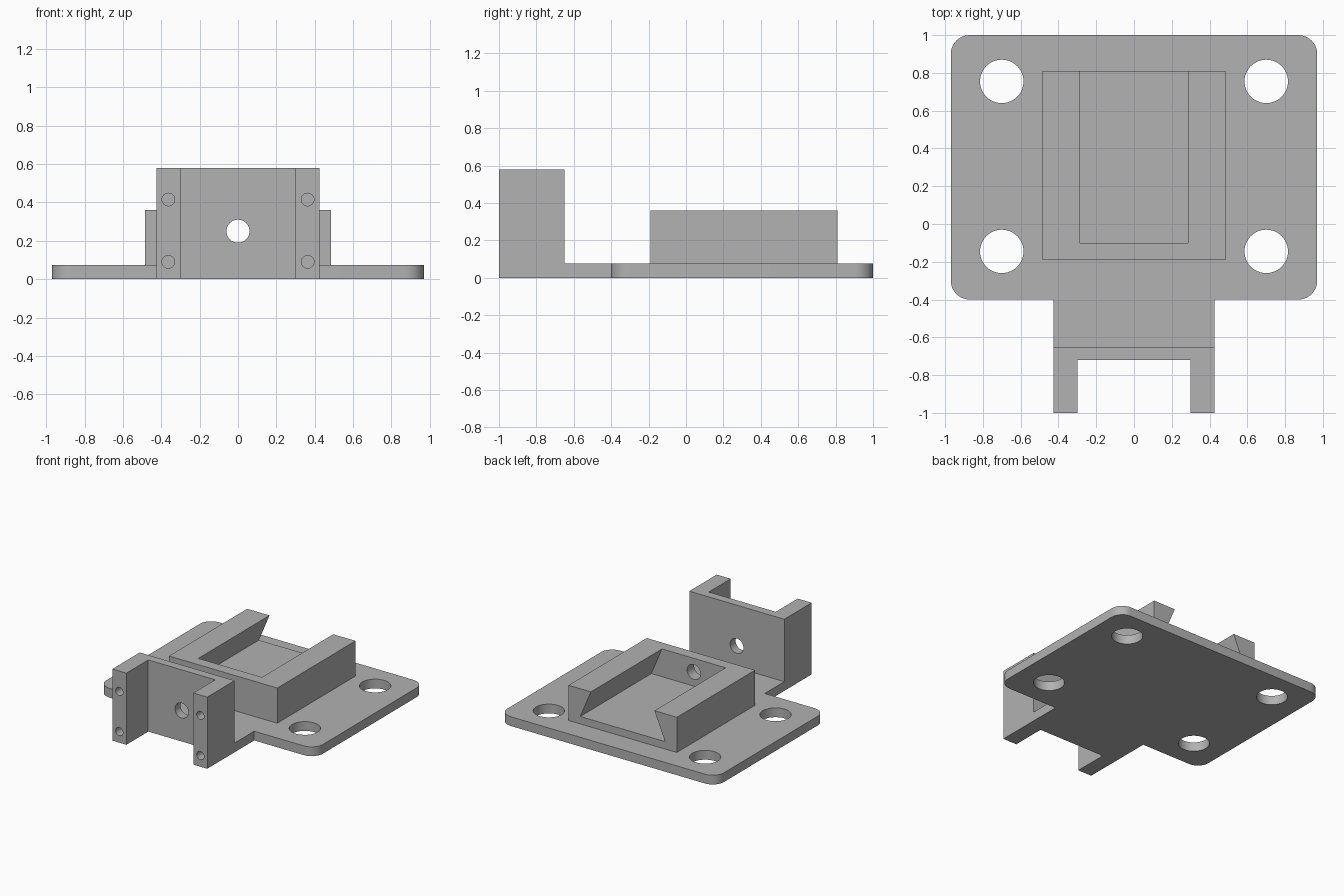
import bpy, bmesh, math
from mathutils import Vector

cube = bpy.data.objects.get("Cube")
if cube:
    bpy.data.objects.remove(cube, do_unlink=True)

grey = bpy.data.materials.new("plain grey")
grey.use_nodes = True
GREY = (0.445, 0.445, 0.445, 1)
grey.diffuse_color = GREY
grey.node_tree.nodes["Principled BSDF"].inputs["Base Color"].default_value = GREY

THICK = 0.075      # plate thickness
TOP = 0.36         # cradle top
FLOOR = 0.135      # cradle floor
NECK = 0.425       # half width of tongue and bracket


def prism(name, outline, start, end, axis="Z"):
    """Extrude a closed outline along Z (outline in x, y) or Y (outline in x, z)."""
    bm = bmesh.new()
    place = (lambda u, v: (u, v, start)) if axis == "Z" else (lambda u, v: (u, start, v))
    face = bm.faces.new([bm.verts.new(place(u, v)) for u, v in outline])
    out = bmesh.ops.extrude_face_region(bm, geom=[face])
    move = Vector((0, 0, end - start)) if axis == "Z" else Vector((0, end - start, 0))
    bmesh.ops.translate(bm, vec=move,
                        verts=[g for g in out["geom"] if isinstance(g, bmesh.types.BMVert)])
    bmesh.ops.recalc_face_normals(bm, faces=bm.faces)
    mesh = bpy.data.meshes.new(name)
    bm.to_mesh(mesh)
    bm.free()
    mesh.materials.append(grey)
    obj = bpy.data.objects.new(name, mesh)
    bpy.context.collection.objects.link(obj)
    return obj


def arc(cx, cy, r, first, last, steps):
    angles = [math.radians(first + (last - first) * i / steps) for i in range(steps + 1)]
    return [(cx + r * math.cos(a), cy + r * math.sin(a)) for a in angles]


def circle(cx, cy, r, steps=48):
    return arc(cx, cy, r, 0, 360, steps)[:-1]


def mirrored(half):
    """Complete a right-hand outline with its mirror image."""
    return half + [(-x, y) for x, y in reversed(half)]


def cut(obj, cutters):
    for cutter in cutters:
        mod = obj.modifiers.new("cut", "BOOLEAN")
        mod.operation, mod.solver, mod.object = "DIFFERENCE", "EXACT", cutter
        bpy.context.view_layer.objects.active = obj
        bpy.ops.object.modifier_apply(modifier=mod.name)
        bpy.data.objects.remove(cutter, do_unlink=True)


# Rounded base plate with a tongue reaching the bracket
half_plate = ([(NECK, -0.65), (NECK, -0.4)]
              + arc(0.87, -0.3, 0.1, -90, 0, 10)
              + arc(0.87, 0.9, 0.1, 0, 90, 10))
plate = prism("base_plate", mirrored(half_plate), 0, THICK)
cut(plate, [prism("bolt_hole", circle(x, y, 0.115), -0.1, 0.2)
            for x in (-0.7, 0.7) for y in (-0.145, 0.755)])

# U-shaped front bracket with a cable hole and blind screw holes
half_bracket = [(0.3, -0.72), (0.3, -1), (NECK, -1), (NECK, -0.65)]
bracket = prism("front_bracket", mirrored(half_bracket), 0, 0.58)
cut(bracket, [prism("cable_hole", circle(0, 0.25, 0.06), -0.8, -0.6, "Y")]
    + [prism("screw_hole", circle(x, z, 0.033, 24), -1.1, -0.8, "Y")
       for x in (-0.363, 0.363) for z in (0.09, 0.415)])

# Cradle with a dovetail slot, open at the back
half_block = [(0.485, THICK), (0.485, TOP)]
cradle = prism("dovetail_cradle", mirrored(half_block), -0.19, 0.81, "Y")
slope = (0.38 - 0.285) / (TOP - FLOOR)
half_slot = [(0.38, FLOOR), (0.285 - 0.1 * slope, TOP + 0.1)]
cut(cradle, [prism("slot", mirrored(half_slot), -0.1, 0.9, "Y"),
             prism("cable_hole", circle(0, 0.25, 0.06), -0.3, 0, "Y")])

# Smooth the round walls, keep the edges sharp
bpy.ops.object.select_all(action="DESELECT")
for part in (plate, bracket, cradle):
    part.select_set(True)
bpy.context.view_layer.objects.active = plate
bpy.ops.object.shade_smooth_by_angle(angle=math.radians(30))
